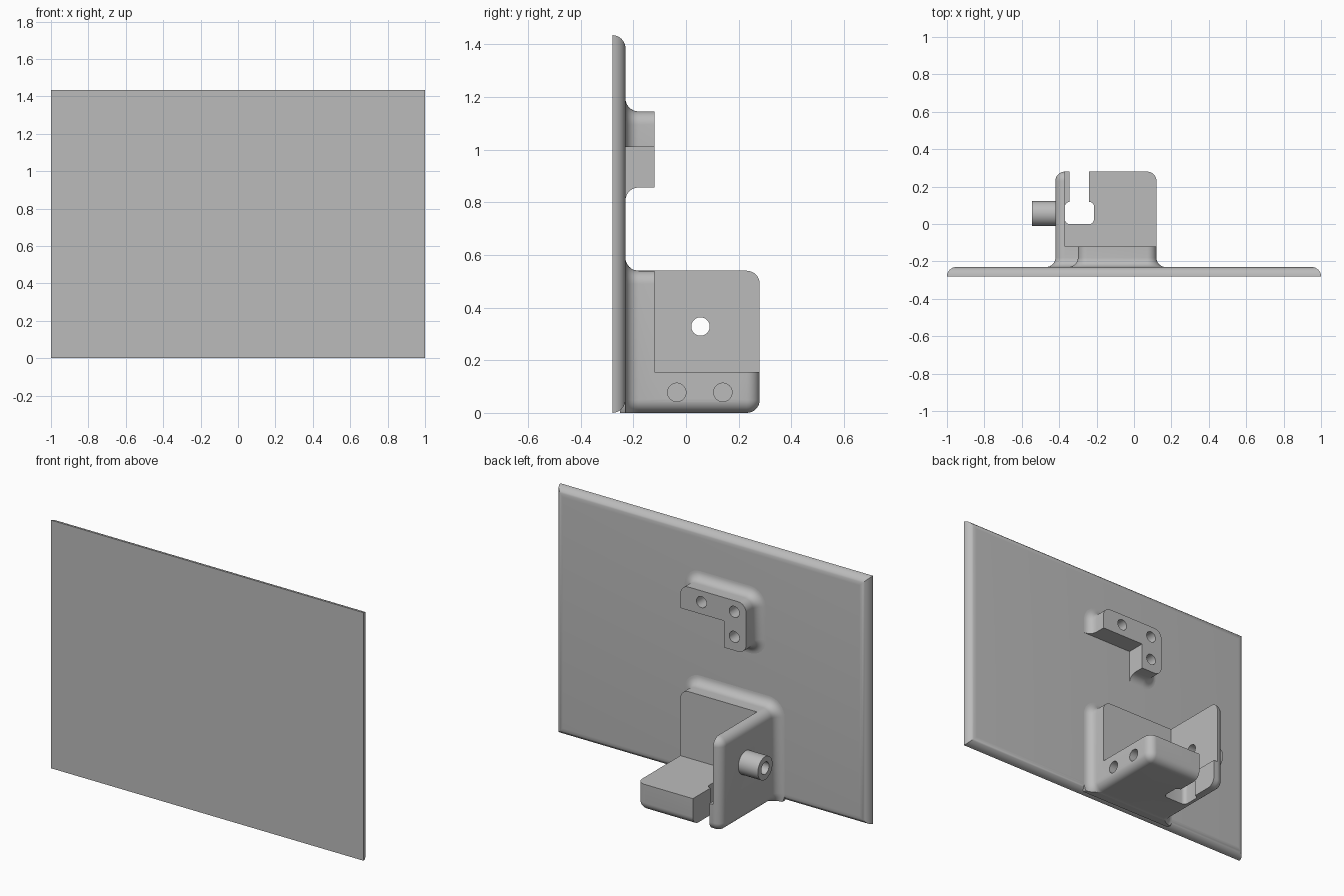
import bpy, bmesh, math
from mathutils import Matrix, Vector

cube = bpy.data.objects.get("Cube")
if cube:
    bpy.data.objects.remove(cube, do_unlink=True)

R = 0.05            # common rounding and fillet radius
PLATE_BACK = -0.23
STEPS = 8

grey = bpy.data.materials.new("plain grey")
grey.use_nodes = True
grey.diffuse_color = (0.5, 0.5, 0.5, 1)
grey.node_tree.nodes["Principled BSDF"].inputs["Base Color"].default_value = (0.5, 0.5, 0.5, 1)


def finish(name, bm):
    bmesh.ops.recalc_face_normals(bm, faces=bm.faces)
    mesh = bpy.data.meshes.new(name)
    bm.to_mesh(mesh)
    bm.free()
    mesh.materials.append(grey)
    obj = bpy.data.objects.new(name, mesh)
    bpy.context.collection.objects.link(obj)
    return obj


def ring(x0, x1, z0, z1, y, offset, radius):
    """Rectangle outline grown by offset, with rounded corners if radius is set."""
    segs = STEPS if radius else 0
    inset = radius if radius else -offset
    rad = radius + offset if radius else 0
    pts = []
    corners = [(x1 - inset, z1 - inset), (x0 + inset, z1 - inset),
               (x0 + inset, z0 + inset), (x1 - inset, z0 + inset)]
    for k, (cx, cz) in enumerate(corners):
        for i in range(segs + 1):
            a = math.pi / 2 * (k + (i / segs if segs else 0))
            pts.append(Vector((cx + rad * math.cos(a), y, cz + rad * math.sin(a))))
    return pts


def loft(name, rings):
    bm = bmesh.new()
    loops = [[bm.verts.new(p) for p in r] for r in rings]
    n = len(loops[0])
    for a, b in zip(loops, loops[1:]):
        for i in range(n):
            j = (i + 1) % n
            bm.faces.new((a[i], a[j], b[j], b[i]))
    bm.faces.new(loops[0])
    bm.faces.new(loops[-1])
    return finish(name, bm)


def arc():
    return [math.pi / 2 * i / STEPS for i in range(STEPS + 1)]


def boss(name, x0, x1, z0, z1, y_end, round_end):
    """Rounded block growing from the plate through a concave fillet."""
    profile = [(PLATE_BACK - 0.02, R)]
    profile += [(PLATE_BACK + R * (1 - math.cos(t)), R * (1 - math.sin(t))) for t in arc()]
    if round_end:
        q = R * 0.98
        profile += [(y_end - R + R * math.sin(t), -q * (1 - math.cos(t))) for t in arc()]
    else:
        profile.append((y_end, 0))
    return loft(name, [ring(x0, x1, z0, z1, y, d, R) for y, d in profile])


def box(x0, x1, y0, y1, z0, z1, corner=0):
    """Box cutter, optionally with rounded upright edges."""
    bm = bmesh.new()
    bmesh.ops.create_cube(bm, size=1)
    for v in bm.verts:
        v.co = Vector(((x0 + x1) / 2 + v.co.x * (x1 - x0),
                       (y0 + y1) / 2 + v.co.y * (y1 - y0),
                       (z0 + z1) / 2 + v.co.z * (z1 - z0)))
    if corner:
        upright = [e for e in bm.edges if abs(e.verts[0].co.z - e.verts[1].co.z) > 0.01]
        bmesh.ops.bevel(bm, geom=upright, offset=corner, segments=5,
                        profile=0.5, affect='EDGES')
    return finish("cutter", bm)


def rod(name, axis, start, length, radius):
    """Cylinder starting at a point and running along axis X or Y."""
    bm = bmesh.new()
    bmesh.ops.create_cone(bm, cap_ends=True, segments=40, radius1=radius,
                          radius2=radius, depth=length)
    turn = Matrix.Rotation(math.pi / 2, 4, 'Y' if axis == 'X' else 'X')
    step = Vector((length / 2, 0, 0)) if axis == 'X' else Vector((0, length / 2, 0))
    bm.transform(Matrix.Translation(Vector(start) + step) @ turn)
    return finish(name, bm)


def cut(target, cutter):
    cutter.hide_render = True
    mod = target.modifiers.new("cut", 'BOOLEAN')
    mod.operation = 'DIFFERENCE'
    mod.solver = 'EXACT'
    mod.object = cutter
    bpy.context.view_layer.objects.active = target
    bpy.ops.object.modifier_apply(modifier=mod.name)
    bpy.data.objects.remove(cutter, do_unlink=True)


# Panel with rounded rear edges
plate = loft("panel", [ring(-1, 1, 0, 1.435, -0.28 + R * math.sin(t),
                            -R * (1 - math.cos(t)), 0) for t in arc()])

# Corner bracket: floor, side wall and back wall left after hollowing
bracket = boss("corner_bracket", -0.42, 0.12, 0, 0.54, 0.28, True)
cut(bracket, box(-0.37, 1, -0.12, 1, 0.156, 1))
cut(bracket, box(-1, 1, -1, 0, -1, 0))

# Keyhole slot through the floor
cut(bracket, box(-0.345, -0.24, 0.06, 0.4, -0.1, 0.2))
cut(bracket, box(-0.369, -0.214, 0, 0.118, -0.1, 0.158, 0.025))

# Screw holes in the floor end
for y in (-0.035, 0.14):
    cut(bracket, rod("cutter", 'X', (-0.08, y, 0.078), 0.3, 0.035))

# Hollow peg on the side wall
peg = rod("hollow_peg", 'X', (-0.545, 0.055, 0.328), 0.135, 0.067)
for part in (bracket, peg):
    cut(part, rod("cutter", 'X', (-0.65, 0.055, 0.328), 0.4, 0.035))

# Upper angled mount with three screw holes
mount = boss("angled_mount", -0.30, 0.12, 0.856, 1.145, -0.12, False)
cut(mount, box(-0.16, 1, PLATE_BACK - 0.01, 1, 0.5, 1.01))
for x, z in ((-0.015, 1.08), (-0.225, 1.08), (-0.225, 0.935)):
    cut(mount, rod("cutter", 'Y', (x, -0.21, z), 0.2, 0.032))

# Smooth shading with crisp edges
bpy.ops.object.select_all(action='DESELECT')
for part in (plate, bracket, peg, mount):
    part.select_set(True)
bpy.context.view_layer.objects.active = plate
bpy.ops.object.shade_smooth_by_angle(angle=math.radians(30))
